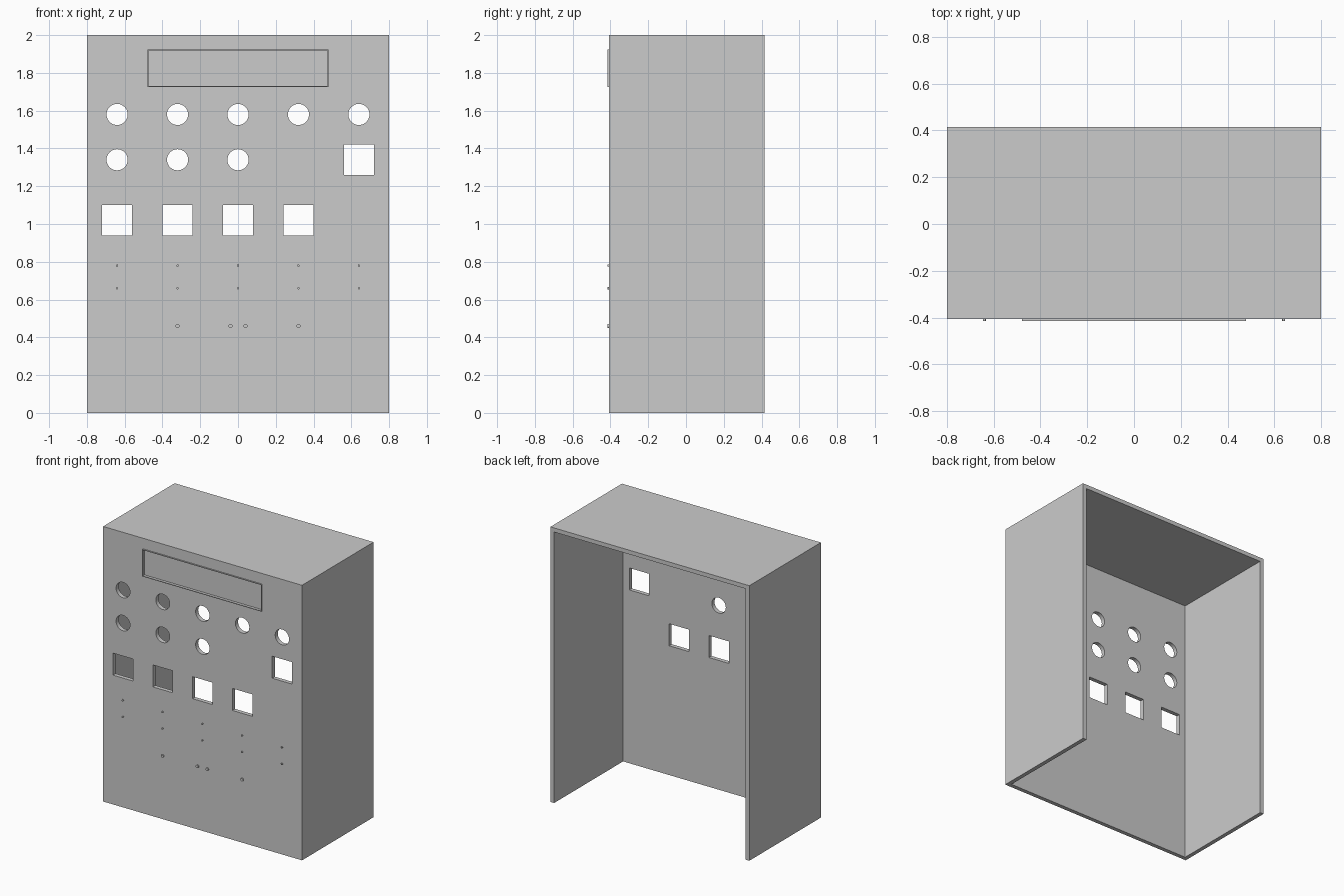
import bpy, bmesh
from mathutils import Matrix

if "Cube" in bpy.data.objects:
    bpy.data.objects.remove(bpy.data.objects["Cube"])

FRONT, BACK, TIP = -0.407, 0.415, -0.415   # panel face, open back, raised details
WALL = 0.03
COLS = [-0.64, -0.32, 0.0, 0.32, 0.64]


def add_box(bm, x0, x1, y0, y1, z0, z1):
    m = Matrix.Translation(((x0 + x1) / 2, (y0 + y1) / 2, (z0 + z1) / 2))
    bmesh.ops.create_cube(bm, size=1, matrix=m @ Matrix.Diagonal((x1 - x0, y1 - y0, z1 - z0, 1)))


def add_rod(bm, x, z, r, y0, y1, sides):
    m = Matrix.Translation((x, (y0 + y1) / 2, z)) @ Matrix.Rotation(1.5707963, 4, 'X')
    bmesh.ops.create_cone(bm, cap_ends=True, segments=sides, radius1=r, radius2=r,
                          depth=y1 - y0, matrix=m)


def make(name, bm):
    me = bpy.data.meshes.new(name)
    bm.to_mesh(me)
    bm.free()
    ob = bpy.data.objects.new(name, me)
    bpy.context.collection.objects.link(ob)
    return ob


def smooth(ob):
    bpy.ops.object.select_all(action='DESELECT')
    ob.select_set(True)
    bpy.context.view_layer.objects.active = ob
    bpy.ops.object.shade_smooth_by_angle()


def cut(ob, cutter):
    mod = ob.modifiers.new("cut", 'BOOLEAN')
    mod.operation, mod.solver, mod.object = 'DIFFERENCE', 'EXACT', cutter
    bpy.context.view_layer.objects.active = ob
    bpy.ops.object.modifier_apply(modifier=mod.name)
    bpy.data.objects.remove(cutter)


# Cabinet shell, open at the back and underneath
bm = bmesh.new()
add_box(bm, -0.8, 0.8, FRONT, BACK, 0, 2)
shell = make("cabinet_shell", bm)
bm = bmesh.new()
add_box(bm, -0.8 + WALL, 0.8 - WALL, FRONT + WALL, BACK + 0.2, -0.2, 2 - WALL)
cut(shell, make("cavity_cutter", bm))

# Openings: round holes, square holes, shallow display recess
bm = bmesh.new()
Y0, Y1 = FRONT - 0.1, FRONT + 0.1
for x, z in [(x, 1.58) for x in COLS] + [(x, 1.34) for x in COLS[:3]]:
    add_rod(bm, x, z, 0.056, Y0, Y1, 32)
for x, z in [(x, 1.02) for x in COLS[:4]] + [(0.64, 1.34)]:
    add_box(bm, x - 0.08, x + 0.08, Y0, Y1, z - 0.08, z + 0.08)
add_box(bm, -0.475, 0.475, Y0, FRONT + 0.012, 1.73, 1.918)
cut(shell, make("opening_cutter", bm))
smooth(shell)

# Thin raised rim around the display recess
bm = bmesh.new()
add_box(bm, -0.48, 0.48, TIP, FRONT + 0.004, 1.725, 1.923)
rim = make("display_rim", bm)
bm = bmesh.new()
add_box(bm, -0.475, 0.475, TIP - 0.1, FRONT + 0.1, 1.73, 1.918)
cut(rim, make("rim_cutter", bm))

# Small indicator pins in two rows, larger pins below
bm = bmesh.new()
for x in COLS:
    for z in (0.78, 0.66):
        add_rod(bm, x, z, 0.006, TIP, FRONT + 0.005, 16)
smooth(make("small_pins", bm))
bm = bmesh.new()
for x in (-0.32, -0.04, 0.04, 0.32):
    add_rod(bm, x, 0.46, 0.011, TIP, FRONT + 0.005, 16)
smooth(make("large_pins", bm))
